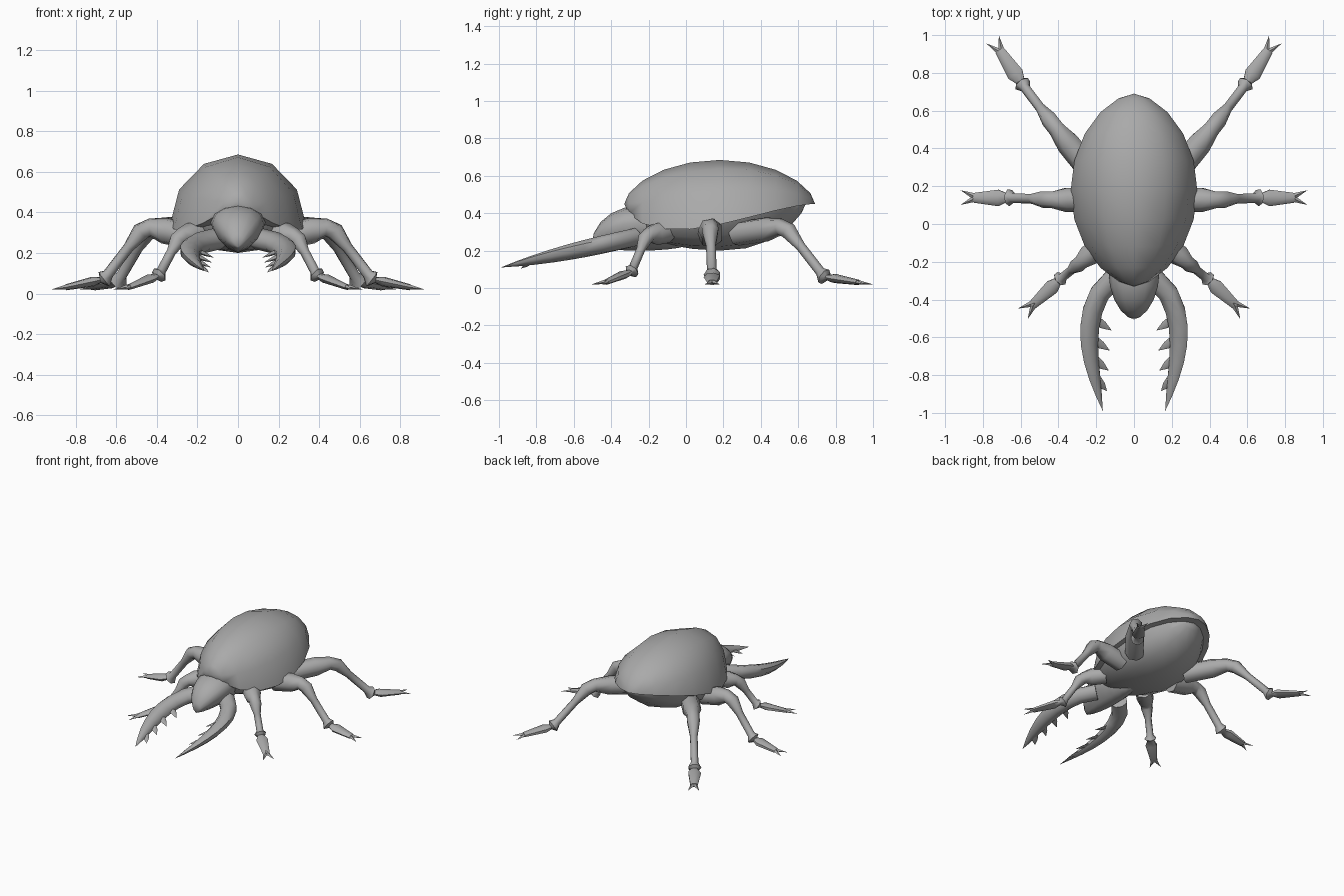
import bpy, bmesh, math
from mathutils import Vector

if "Cube" in bpy.data.objects:
    bpy.data.objects.remove(bpy.data.objects["Cube"])

COLOUR = (0.4, 0.4, 0.4, 1)
grey = bpy.data.materials.new("shell grey")
grey.use_nodes = True
grey.diffuse_color = COLOUR
grey.node_tree.nodes["Principled BSDF"].inputs["Base Color"].default_value = COLOUR


def skin(bm, rings):
    """Bridge closed rings of equal length and cap both ends."""
    loops = [[bm.verts.new(point) for point in ring] for ring in rings]
    count = len(loops[0])
    for a, b in zip(loops, loops[1:]):
        for i in range(count):
            j = (i + 1) % count
            bm.faces.new((a[i], a[j], b[j], b[i]))
    bm.faces.new(loops[0])
    bm.faces.new(loops[-1])


def finish(bm, name, mirror=False):
    """Clean up the mesh, shade it smooth and optionally mirror it in x."""
    bmesh.ops.remove_doubles(bm, verts=bm.verts, dist=0.001)
    bmesh.ops.recalc_face_normals(bm, faces=bm.faces)
    mesh = bpy.data.meshes.new(name)
    bm.to_mesh(mesh)
    bm.free()
    mesh.materials.append(grey)
    part = bpy.data.objects.new(name, mesh)
    bpy.context.collection.objects.link(part)
    bpy.ops.object.select_all(action='DESELECT')
    part.select_set(True)
    bpy.context.view_layer.objects.active = part
    bpy.ops.object.shade_smooth_by_angle(angle=math.radians(55))
    if mirror:
        part.modifiers.new("mirror", 'MIRROR').use_mirror_merge = False


def swell(s, power=0.6):
    """Rounded fullness along a part, from -1 at the front to 1 at the back."""
    return max(0, 1 - s * s) ** power


def hull(name, middle, length, width, top, rim, bottom, point=1):
    """Egg-like part along y; top, rim and bottom give heights from s."""
    bm = bmesh.new()
    rings, steps, sides = [], 10, 12
    for i in range(steps + 1):
        s = -math.cos(math.pi * i / steps)
        ring = []
        for k in range(sides):
            angle = math.tau * k / sides
            u, v = math.cos(angle), math.sin(angle)
            if v < 0:
                u = math.copysign(abs(u) ** point, u)
            height = top(s) - rim(s) if v > 0 else rim(s) - bottom(s)
            ring.append((u * width * swell(s), middle + s * length, rim(s) + v * height))
        rings.append(ring)
    skin(bm, rings)
    finish(bm, name)


def tube(bm, stations, sides=8, tilt=0):
    """Stations are a centre, a half width and a half height."""
    centres = [station[0] for station in stations]
    rings = []
    for i, (centre, wide, high) in enumerate(stations):
        along = (centres[min(i + 1, len(centres) - 1)] - centres[max(i - 1, 0)]).normalized()
        side = along.cross(Vector((0, 0, 1))).normalized()
        up = side.cross(along)
        across = side * math.cos(tilt) + up * math.sin(tilt)
        upright = up * math.cos(tilt) - side * math.sin(tilt)
        angles = [math.tau * k / sides for k in range(sides)]
        rings.append([centre + across * wide * math.cos(a) + upright * high * math.sin(a)
                      for a in angles])
    skin(bm, rings)


# domed shell with a rim that dips toward the front
def shell_rim(s):
    return 0.45 - 0.11 * swell(s) * (1 - s)


hull("shell", 0.18, 0.51, 0.335,
     top=lambda s: 0.45 + 0.235 * swell(s),
     rim=shell_rim,
     bottom=shell_rim)

# rounded belly tucked under the rim, fuller at the front
hull("belly", 0.18, 0.46, 0.31,
     top=lambda s: shell_rim(s) + 0.05 * swell(s),
     rim=lambda s: shell_rim(s) + 0.02 * swell(s),
     bottom=lambda s: 0.45 - 0.25 * swell(s, 0.45 + s / 4))

# shield-shaped head
hull("head", -0.25, 0.255, 0.135,
     top=lambda s: 0.23 + 0.21 * swell(s, 0.5),
     rim=lambda s: 0.23 + 0.12 * swell(s),
     bottom=lambda s: 0.23 - 0.03 * swell(s),
     point=1.5)


# curved jaws with teeth along the inner edge
def jaw_centre(t):
    bow = math.sin(math.pi * t ** 0.7)
    return Vector((0.1 + 0.065 * t + 0.11 * bow, -0.28 - 0.71 * t, 0.27 - 0.16 * t))


def jaw_width(t):
    return 0.06 * (1 - t ** 3)


bm = bmesh.new()
steps = 8
jaw = [i / steps for i in range(steps + 1)]
tube(bm, [(jaw_centre(t), jaw_width(t), 0.05 * (1 - t * t)) for t in jaw], tilt=-0.5)
for t in (0.4, 0.55, 0.7, 0.85):
    tip = jaw_centre(t) - Vector((2.1 * jaw_width(t), 0, 0.03))
    root = jaw_centre(t - 0.1)
    tube(bm, [(root, 0.03, 0.015), (root.lerp(tip, 0.6), 0.02, 0.01), (tip, 0, 0)], sides=4)
finish(bm, "jaws", mirror=True)

# leg thickness by place: whole numbers are the hip, knee, ankle and toe
THIN, MEDIUM, THICK = 0.027, 0.046, 0.066
PROFILE = [(0, THICK), (0.6, THICK), (0.9, MEDIUM), (1.1, MEDIUM), (1.4, THIN), (1.9, THIN),
           (2, MEDIUM), (2.1, THIN), (2.3, MEDIUM), (3, THIN)]


def leg(name, girth, *joints):
    joints = [Vector(joint) for joint in joints]
    bm = bmesh.new()
    stations = []
    for place, radius in PROFILE:
        i = min(int(place), 2)
        centre = joints[i].lerp(joints[i + 1], place - i)
        flat = 0.55 if place > 2 else 1
        stations.append((centre, radius * girth, radius * girth * flat))
    tube(bm, stations, sides=7)
    # forked claw
    toe = joints[-1]
    ahead = (toe - joints[-2]).normalized()
    side = ahead.cross(Vector((0, 0, 1)))
    for way in (-1, 1):
        tip = toe + 0.07 * ahead + 0.04 * way * side
        tip.z = 0.02
        tube(bm, [(toe - 0.02 * ahead, 0.02, 0.015), (tip, 0, 0)], sides=4)
    finish(bm, name, mirror=True)


leg("front_legs", 0.9, (0.17, -0.1, 0.3), (0.29, -0.21, 0.28), (0.39, -0.29, 0.09), (0.54, -0.43, 0.03))
leg("middle_legs", 1, (0.22, 0.13, 0.28), (0.46, 0.13, 0.33), (0.66, 0.14, 0.07), (0.85, 0.14, 0.03))
leg("rear_legs", 1, (0.22, 0.27, 0.29), (0.43, 0.53, 0.33), (0.59, 0.74, 0.06), (0.71, 0.92, 0.03))
